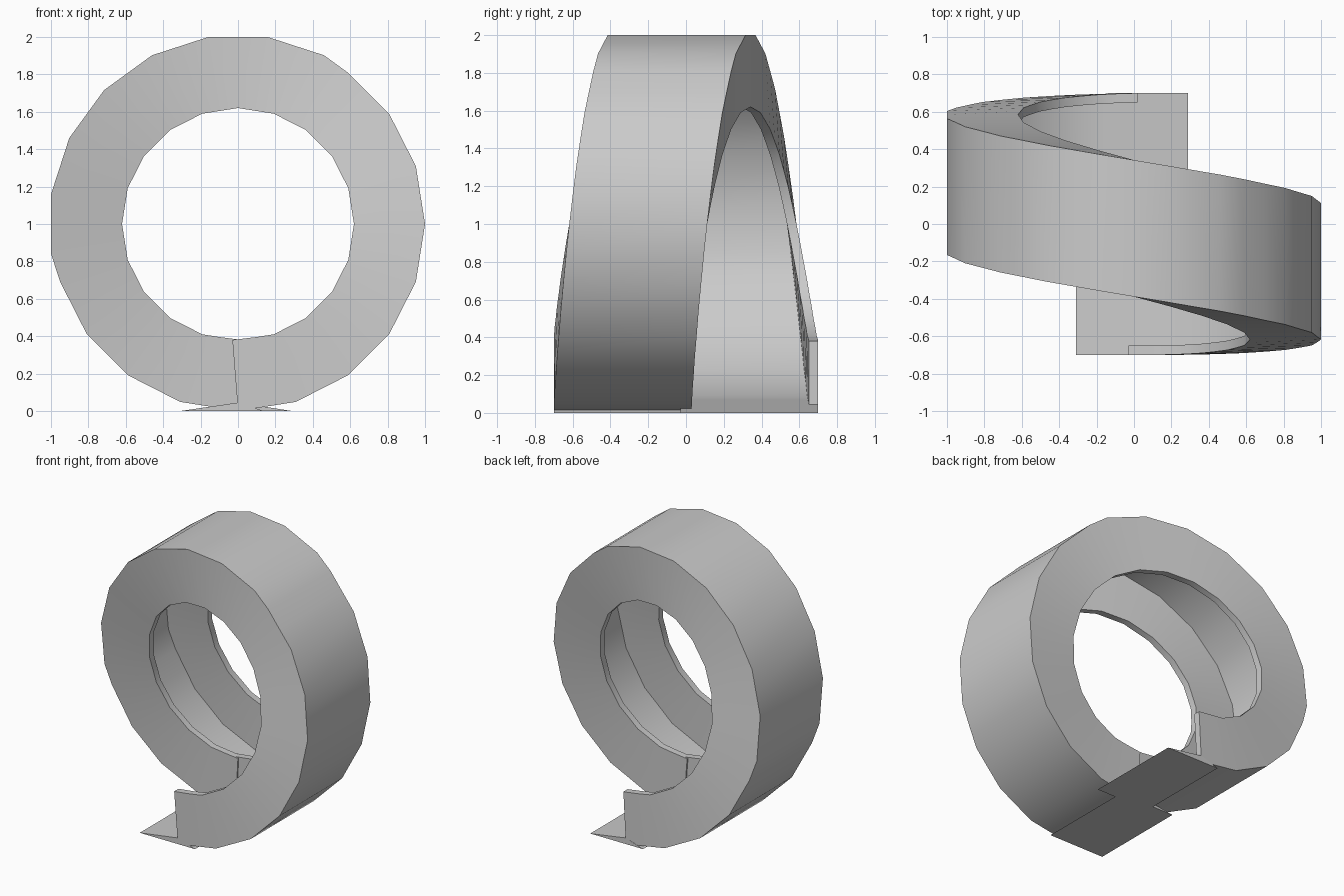
import bpy, bmesh
from math import sin, cos, pi, radians

if "Cube" in bpy.data.objects:
    bpy.data.objects.remove(bpy.data.objects["Cube"])

W, T = 0.73, 0.05            # channel width, wall thickness
R_IN, R_FLOOR = 0.62, 0.955  # wall rim and floor radii
K = cos(radians(9))          # flat-side factor of a 20-sided ring


def finish(name, bm):
    bmesh.ops.recalc_face_normals(bm, faces=bm.faces[:])
    me = bpy.data.meshes.new(name)
    bm.to_mesh(me)
    bm.free()
    ob = bpy.data.objects.new(name, me)
    bpy.context.collection.objects.link(ob)
    return ob


def shift(a):
    # sideways drift of the loop, easing in and out
    t = min(max((a - 8) / 352, 0), 1) if a > 352 else max((a - 8) / 360, 0)
    return -0.70 + 0.335 * (1 - cos(pi * t)) if a < 360 else -0.03


# Helical loop: U-shaped channel swept once around
bm = bmesh.new()
rings = []
for i in range(41):
    a = i * 9
    k_in = K if i % 2 else 1
    k_out = 1
    if i % 2:
        k_out = 1 / K if 150 < a < 285 else K
    ro, rf, ri = k_out, R_FLOOR * k_out, R_IN * k_in
    profile = [(0, ro), (W, ro), (W, ri), (W - T, ri),
               (W - T, rf), (T, rf), (T, ri), (0, ri)]
    lean = -0.03 if i == 0 else 0.02 if i == 40 else 0
    ring = []
    for y, r in profile:
        dx = lean if r == ri else 0
        ring.append(bm.verts.new((r * sin(radians(a)) + dx, shift(a) + y,
                                  1 - r * cos(radians(a)))))
    rings.append(ring)
for p, q in zip(rings, rings[1:]):
    for j in range(8):
        n = (j + 1) % 8
        bm.faces.new((p[j], p[n], q[n], q[j]))
bm.faces.new(rings[0])
bm.faces.new(rings[-1])
loop = finish("loop_channel", bm)
bpy.context.view_layer.objects.active = loop
loop.select_set(True)
bpy.ops.object.shade_smooth_by_angle(angle=radians(30))


# Thin wedge ramps leading in and out of the loop
def ramp(name, x_tip, y0):
    bm = bmesh.new()
    s = -1 if x_tip < 0 else 1
    pts = [(x_tip, 0), (-s * 0.14, 0), (0, 0.045)]
    a, b = [[bm.verts.new((x, y, z)) for x, z in pts] for y in (y0, y0 + W)]
    bm.faces.new(a)
    bm.faces.new(b)
    for i in range(3):
        j = (i + 1) % 3
        bm.faces.new((a[i], a[j], b[j], b[i]))
    finish(name, bm)


ramp("entry_ramp", -0.31, -0.70)
ramp("exit_ramp", 0.29, -0.03)
